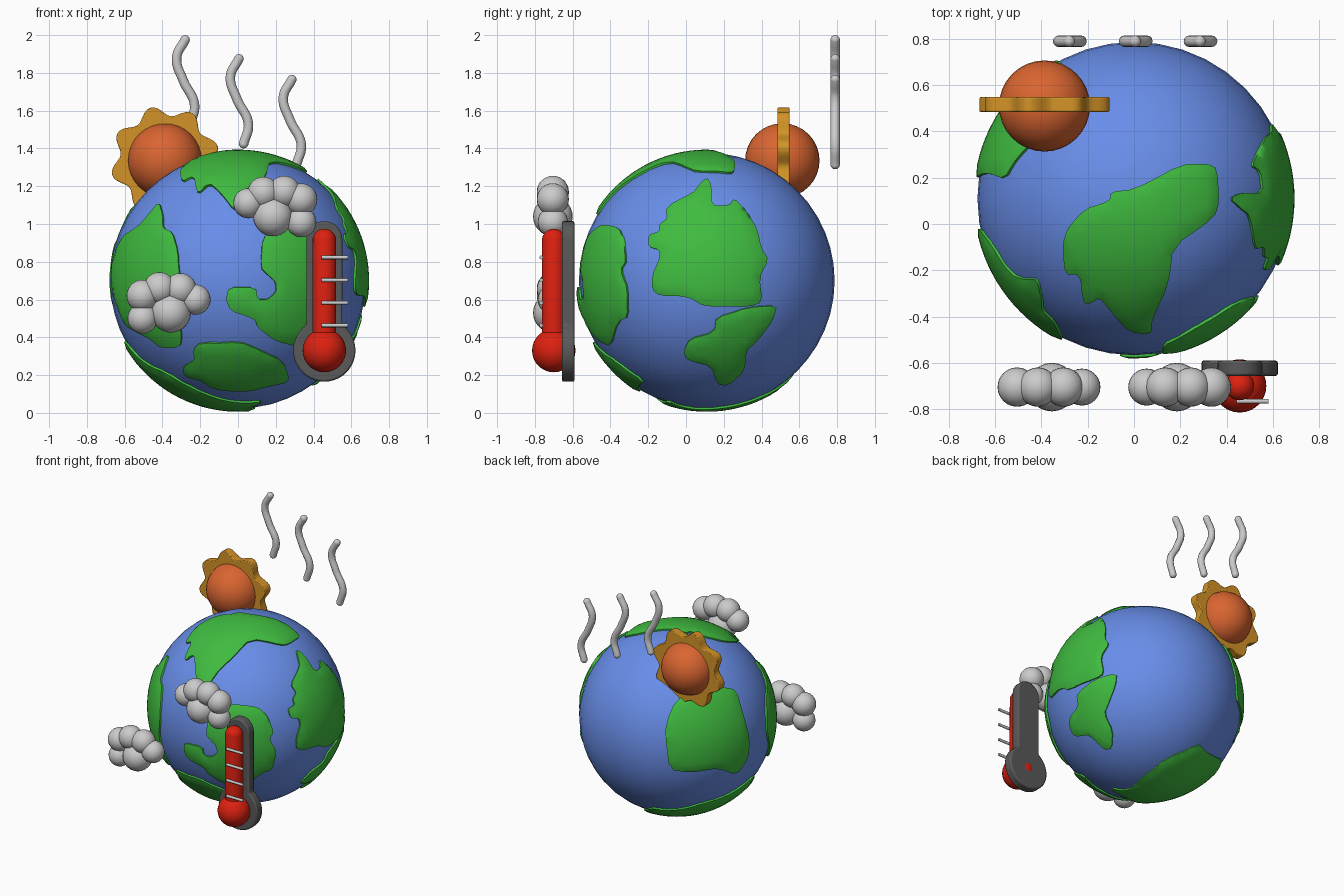
import bpy, bmesh, math
from mathutils import Vector, geometry

if "Cube" in bpy.data.objects:
    bpy.data.objects.remove(bpy.data.objects["Cube"])

C = Vector((0, 0.11, 0.70))      # globe centre
SEA, LAND = 0.677, 0.694         # globe and land radii


def mat(name, rgb):
    m = bpy.data.materials.new(name)
    m.diffuse_color = (*rgb, 1)
    m.use_nodes = True
    m.node_tree.nodes["Principled BSDF"].inputs["Base Color"].default_value = m.diffuse_color
    return m


BLUE = mat("ocean_blue", (0.14, 0.27, 0.82))
GREEN = mat("land_green", (0.05, 0.50, 0.05))
ORANGE = mat("sun_orange", (0.70, 0.13, 0.03))
GOLD = mat("ray_gold", (0.65, 0.29, 0.02))
RED = mat("mercury_red", (0.72, 0.015, 0.005))
DARK = mat("plate_grey", (0.10, 0.10, 0.10))


def finish(bm, name, m=None, angle=40):
    bmesh.ops.recalc_face_normals(bm, faces=bm.faces)
    me = bpy.data.meshes.new(name)
    bm.to_mesh(me)
    bm.free()
    ob = bpy.data.objects.new(name, me)
    bpy.context.collection.objects.link(ob)
    if m:
        me.materials.append(m)
    bpy.ops.object.select_all(action='DESELECT')
    ob.select_set(True)
    bpy.context.view_layer.objects.active = ob
    bpy.ops.object.shade_smooth_by_angle(angle=math.radians(angle))
    return ob


def ball(bm, c, r, seg=32, rings=16):
    vs = bmesh.ops.create_uvsphere(bm, u_segments=seg, v_segments=rings, radius=r)['verts']
    bmesh.ops.translate(bm, verts=vs, vec=c)
    return vs


def slab(name, pts, y0, y1, m, bevel):
    # extrude an x-z profile along y
    bm = bmesh.new()
    f = bm.faces.new([bm.verts.new((x, y0, z)) for x, z in pts])
    ext = bmesh.ops.extrude_face_region(bm, geom=[f])['geom']
    bmesh.ops.translate(bm, verts=[v for v in ext if isinstance(v, bmesh.types.BMVert)],
                        vec=(0, y1 - y0, 0))
    ob = finish(bm, name, m)
    mod = ob.modifiers.new("bevel", 'BEVEL')
    mod.width, mod.segments = bevel, 2
    return ob


# view axes: right, up, towards viewer
X, Y, Z = Vector((1, 0, 0)), Vector((0, 1, 0)), Vector((0, 0, 1))
VIEWS = {'f': (X, Z, -Y), 'r': (Y, Z, X), 'l': (Y, Z, -X), 't': (X, Y, Z), 'd': (X, Y, -Z)}


def direction(view, a, b):
    u, v, w = VIEWS[view]
    a, b = a - C.dot(u), b - C.dot(v)
    return (u * a + v * b + w * math.sqrt(max(0, 0.69 ** 2 - a * a - b * b))).normalized()


def land(name, *parts):
    # flatten the outline around its centre, fill with a grid, wrap it on the globe
    dirs = [direction(v, *p) for v, pts in parts for p in pts]
    rot = sum(dirs, Vector()).normalized().to_track_quat('Z', 'Y').to_matrix()
    flat = []
    for d in dirs:
        q = rot.transposed() @ d
        flat.append(Vector((q.x, q.y)).normalized() * math.acos(q.z))
    soft = []
    for p, q in zip(flat, flat[1:] + flat[:1]):
        soft += [p.lerp(q, 0.2), p.lerp(q, 0.8)]
    edge = []
    for p, q in zip(soft, soft[1:] + soft[:1]):
        n = max(1, round((q - p).length / 0.05))
        edge += [p.lerp(q, i / n) for i in range(n)]
    s, pts = 0.06, list(edge)
    for i in range(-24, 25):
        for j in range(-24, 25):
            g = Vector((i * s, j * s))
            if min((g - e).length for e in edge) > 0.03:
                pts.append(g)
    n = len(edge)
    vs, _, fs, *_ = geometry.delaunay_2d_cdt(
        pts, [(i, (i + 1) % n) for i in range(n)], [], 1, 1e-5)

    bm = bmesh.new()
    bv = []
    for p in vs:
        t = p.length
        h = p.normalized() * math.sin(t)
        bv.append(bm.verts.new(rot @ Vector((h.x, h.y, math.cos(t))) * LAND))
    for f in fs:
        bm.faces.new([bv[i] for i in f])
    bmesh.ops.delete(bm, geom=[v for v in bm.verts if not v.link_faces], context='VERTS')
    rim = [e for e in bm.edges if e.is_boundary]
    for v in {v for e in rim for v in e.verts}:
        v.co *= (LAND - 0.007) / LAND
    skirt = bmesh.ops.extrude_edge_only(bm, edges=rim)['geom']
    for v in skirt:
        if isinstance(v, bmesh.types.BMVert):
            v.co = v.co.normalized() * (SEA - 0.02)
    bmesh.ops.translate(bm, verts=bm.verts, vec=C)
    finish(bm, name, GREEN, 50)


# globe
bm = bmesh.new()
ball(bm, C, SEA, 40, 24)
finish(bm, "globe", BLUE)

# continents
land("top_land", ('t', [
    (-.31, -.09), (-.30, -.22), (-.235, -.22), (-.22, -.34), (-.20, -.35), (-.15, -.32),
    (-.10, -.38), (-.02, -.47), (.075, -.48), (.08, -.41), (.15, -.26), (.17, -.095),
    (.35, .03), (.37, .095), (.36, .24), (.325, .26), (.205, .26), (0, .15), (-.10, .14),
    (-.105, .10), (-.215, .065), (-.29, -.02)]))
land("right_upper_land", ('r', [
    (.11, 1.25), (.06, 1.20), (.04, 1.17), (-.11, 1.09), (-.10, 1.03), (-.145, 1.0),
    (-.145, .96), (-.20, .945), (-.20, .88), (-.145, .865), (-.14, .82), (-.18, .73),
    (-.18, .65), (-.14, .62), (.01, .615), (.10, .56), (.335, .56), (.405, .585), (.39, .72),
    (.44, .81), (.40, .875), (.38, .97), (.325, 1.065), (.255, 1.14), (.23, 1.10),
    (.135, 1.10), (.135, 1.21)]))
land("right_lower_land", ('r', [
    (.485, .57), (.335, .56), (.16, .505), (.15, .425), (.02, .39), (-.015, .325), (0, .28),
    (.135, .245), (.165, .15), (.22, .14), (.31, .22), (.32, .325), (.375, .375), (.46, .485)]))
land("front_land", ('f', [
    (.13, .93), (.12, .77), (.16, .73), (.20, .695), (.205, .64), (.16, .60), (.105, .60),
    (.095, .665), (-.05, .665), (-.065, .60), (-.04, .54), (.09, .495), (.105, .45),
    (.195, .38), (.31, .35)]),
    ('r', [(-.36, .485), (-.31, .505), (-.31, .655), (-.35, .76), (-.32, .80), (-.33, .92),
           (-.36, .985)]), ('f', [(.28, 1.0), (.20, .97)]))
land("front_bottom_land", ('f', [
    (-.295, .24), (-.23, .275), (-.24, .335), (-.20, .37), (.01, .375), (.105, .335),
    (.24, .275), (.28, .165), (.15, .135), (.06, .11), (-.14, .125), (-.19, .165), (-.285, .19)]))
land("front_left_land", ('f', [
    (-.42, 1.12), (-.40, 1.05), (-.40, .98), (-.35, .96), (-.32, .86), (-.31, .72), (-.33, .62),
    (-.31, .48), (-.30, .40), (-.31, .345), (-.41, .34), (-.47, .39), (-.53, .42), (-.60, .46)]),
    ('l', [(-.10, .55), (-.02, .70), (-.03, .82)]),
    ('f', [(-.62, .93), (-.53, .99), (-.48, 1.05)]))
land("back_left_land", ('l', [
    (.70, .61), (.60, .585), (.45, .595), (.29, .49), (.21, .595), (.20, .73), (.22, .955),
    (.195, 1.09), (.28, 1.13), (.395, 1.19), (.59, 1.08), (.655, .99), (.70, .88)]))
land("bottom_land", ('d', [
    (-.61, .03), (-.50, -.08), (-.385, -.19), (-.23, -.19), (.01, -.12), (.14, -.10), (.06, 0),
    (.10, .22), (.07, .43), (-.10, .58), (-.20, .54), (-.30, .50), (-.45, .42), (-.58, .17)]))

# sun with a wavy ray disc
SX, SZ = -0.387, 1.336
bm = bmesh.new()
ball(bm, (SX, 0.51, SZ), 0.197)
finish(bm, "sun", ORANGE)
rays = []
for i in range(96):
    a = 2 * math.pi * i / 96
    r = 0.263 + 0.027 * math.cos(8 * (a - math.radians(105)))
    rays.append((SX + r * math.cos(a), SZ + r * math.sin(a)))
slab("sun_rays", rays, 0.485, 0.548, GOLD, 0.005)

# rising heat waves
for k, (dx, dz) in enumerate([(-.565, .21), (-.28, .11), (0, 0)]):
    cu = bpy.data.curves.new("heat_wave", 'CURVE')
    cu.dimensions, cu.bevel_depth, cu.bevel_resolution = '3D', 0.025, 4
    path = [(.285, 1.765), (.24, 1.67), (.275, 1.55), (.335, 1.42), (.31, 1.315)]
    sp = cu.splines.new('BEZIER')
    sp.bezier_points.add(len(path) - 1)
    for bp, (x, z) in zip(sp.bezier_points, path):
        bp.co = (x + dx, 0.79, z + dz)
        bp.handle_left_type = bp.handle_right_type = 'AUTO'
    bpy.context.collection.objects.link(bpy.data.objects.new(f"heat_wave_{k + 1}", cu))
    bm = bmesh.new()
    for x, z in (path[0], path[-1]):
        ball(bm, (x + dx, 0.79, z + dz), 0.025, 16, 8)
    finish(bm, f"heat_wave_ends_{k + 1}")

# clouds, the second one mirrored
PUFFS = [(0, 0, .105), (.15, -.03, .08), (.15, .09, .085), (.06, .13, .085),
         (-.05, .125, .085), (-.13, .07, .08)]
for name, x, z, s in (("upper_cloud", .185, 1.04, 1), ("lower_cloud", -.355, .53, -1)):
    bm = bmesh.new()
    for px, pz, r in PUFFS:
        ball(bm, (x + s * px, -0.705, z + pz), r, 24, 14)
    finish(bm, name)

# thermometer back plate
TX, BZ = 0.457, 0.33
plate = []
for i in range(33):
    a = math.radians(54.9 - 289.8 * i / 32)
    plate.append((TX + .165 * math.cos(a), BZ + .165 * math.sin(a)))
for i in range(17):
    a = math.pi * (1 - i / 16)
    plate.append((TX + .095 * math.cos(a), .92 + .095 * math.sin(a)))
slab("thermometer_plate", plate, -0.657, -0.59, DARK, 0.01)

# mercury bulb and column
bm = bmesh.new()
ball(bm, (TX, -0.70, BZ), 0.115)
finish(bm, "thermometer_bulb", RED)
bm = bmesh.new()
for v in ball(bm, (TX, -0.70, BZ), 0.063, 24, 16):
    if v.co.z > BZ + 0.001:
        v.co.z += 0.582
finish(bm, "thermometer_column", RED)

# scale marks
for i in range(4):
    bpy.ops.mesh.primitive_cylinder_add(vertices=12, radius=0.01, depth=0.14,
                                        location=(0.512, -0.766, 0.463 + 0.12 * i),
                                        rotation=(0, math.pi / 2, 0))
    bpy.context.object.name = f"scale_mark_{i + 1}"
    bpy.ops.object.shade_smooth_by_angle(angle=math.radians(40))
